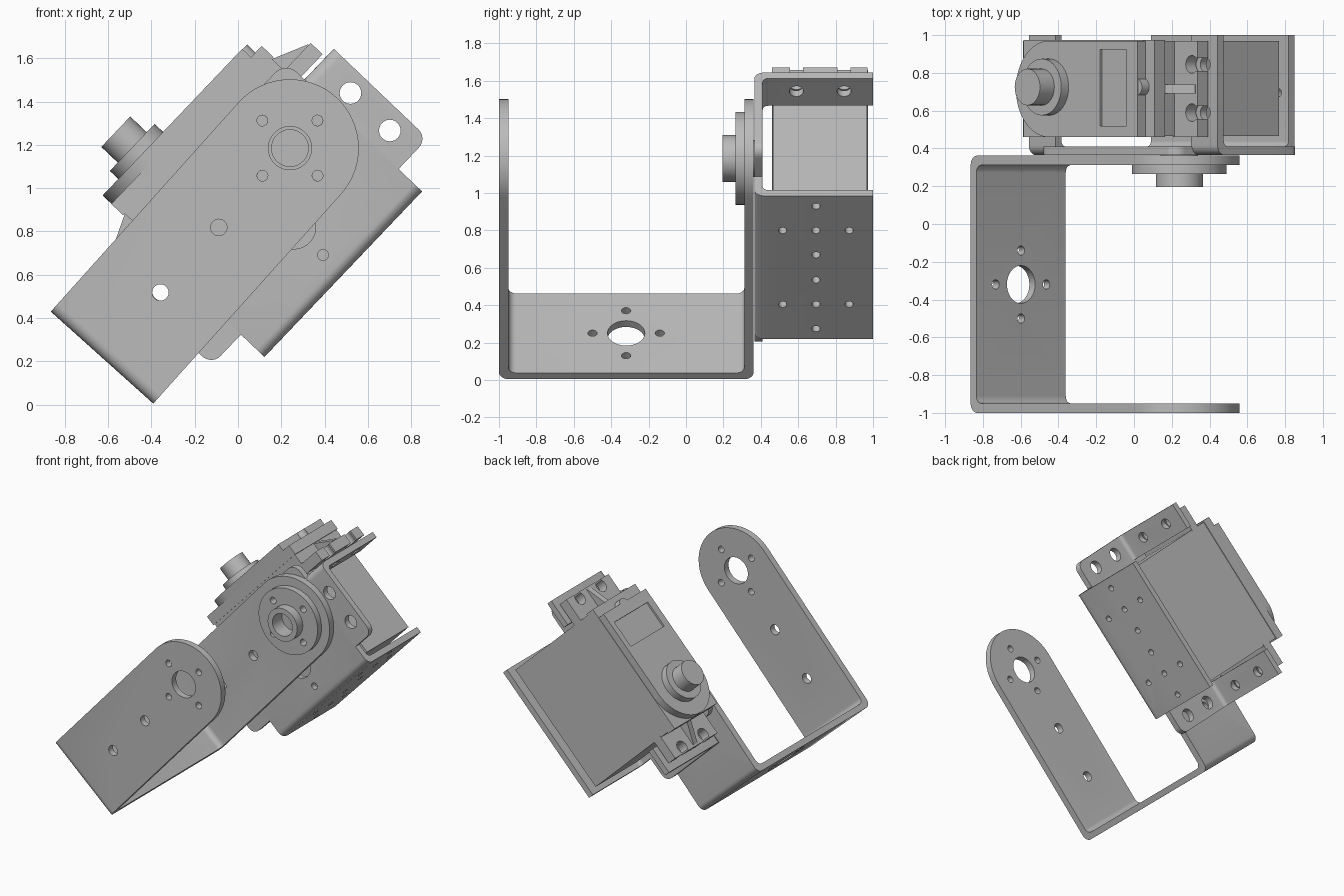
import bpy, bmesh, math
from mathutils import Matrix, Vector

if "Cube" in bpy.data.objects:
    bpy.data.objects.remove(bpy.data.objects["Cube"])

PIVOT = (0.24, 0, 1.185)
MID = -0.252                      # centre of the servo and holder along their length

grey = bpy.data.materials.new("bare_metal_grey")
grey.diffuse_color = (0.5, 0.5, 0.5, 1)
grey.use_nodes = True
grey.node_tree.nodes["Principled BSDF"].inputs["Base Color"].default_value = grey.diffuse_color


def circle(cx, cy, r, n=32):
    return [(cx + r * math.cos(2 * math.pi * i / n), cy + r * math.sin(2 * math.pi * i / n))
            for i in range(n)]


def rect(x0, x1, y0, y1):
    return [(x0, y0), (x1, y0), (x1, y1), (x0, y1)]


def rounded(corners, n=6):
    """Polygon of (x, y, radius) corners with the corners rounded."""
    out = []
    for i, (x, y, r) in enumerate(corners):
        p = Vector((x, y))
        if r == 0:
            out.append((x, y))
            continue
        d0 = (Vector(corners[i - 1][:2]) - p).normalized()
        d1 = (Vector(corners[(i + 1) % len(corners)][:2]) - p).normalized()
        centre = p + (d0 + d1) * r    # corners are right angles
        for k in range(n + 1):
            t = k / n * math.pi / 2
            out.append(tuple(centre - d1 * r * math.cos(t) - d0 * r * math.sin(t)))
    return out


def mesh_of(prisms):
    """Each prism is (outline, axis, low, high); axes are a (length), y, b (height)."""
    bm = bmesh.new()
    place = {"a": lambda p, t: (t, p[0], p[1]),
             "y": lambda p, t: (p[0], t, p[1]),
             "b": lambda p, t: (p[0], p[1], t)}
    for pts, axis, lo, hi in prisms:
        low = [bm.verts.new(place[axis](p, lo)) for p in pts]
        high = [bm.verts.new(place[axis](p, hi)) for p in pts]
        bm.faces.new(low)
        bm.faces.new(high)
        for i in range(len(pts)):
            j = (i + 1) % len(pts)
            bm.faces.new((low[i], low[j], high[j], high[i]))
    bmesh.ops.recalc_face_normals(bm, faces=bm.faces)
    me = bpy.data.meshes.new("mesh")
    bm.to_mesh(me)
    bm.free()
    return me


def part(name, prisms, angle, cuts=(), keep=None):
    ob = bpy.data.objects.new(name, mesh_of(prisms))
    bpy.context.collection.objects.link(ob)
    helpers = []
    for op, shapes in (("INTERSECT", [keep] if keep else []), ("DIFFERENCE", cuts)):
        for shape in shapes:
            cutter = bpy.data.objects.new("cutter", mesh_of([shape]))
            bpy.context.collection.objects.link(cutter)
            cutter.hide_render = True
            mod = ob.modifiers.new("cut", "BOOLEAN")
            mod.operation, mod.object, mod.solver = op, cutter, "EXACT"
            helpers.append(cutter)
    if helpers:
        dg = bpy.context.evaluated_depsgraph_get()
        ob_mesh = bpy.data.meshes.new_from_object(ob.evaluated_get(dg))
        ob.modifiers.clear()
        ob.data = ob_mesh
        for h in helpers:
            bpy.data.objects.remove(h)
    me = ob.data
    me.materials.clear()
    me.materials.append(grey)
    for p in me.polygons:
        p.use_smooth = True
        p.material_index = 0
    me.set_sharp_from_angle(angle=math.radians(30))
    ob.matrix_world = Matrix.Translation(PIVOT) @ Matrix.Rotation(-math.radians(angle), 4, "Y")
    return ob


# ---- U-shaped arm bracket: bent strip with round leg ends and drilled holes
ARM, R = 48.1, 0.318
strip = rounded([(-1, -1.3, 0.05), (0.362, -1.3, 0.05), (0.362, 0.4, 0), (0.312, 0.4, 0),
                 (0.312, -1.255, 0.04), (-0.95, -1.255, 0.04), (-0.95, 0.4, 0), (-1, 0.4, 0)])
# the strip is drawn as (y, a) and extruded along b
strip = [(a, y) for y, a in strip]
stadium = [(-1.4, R), (-1.4, -R)] + [(R * math.cos(t), R * math.sin(t)) for t in
                                    [-math.pi / 2 + math.pi * i / 32 for i in range(33)]]
holes = [(circle(0, 0, 0.1), "y", -1.1, 0.5), (circle(-0.32, 0, 0.1), "a", -1.4, -1.2)]
for i in range(4):
    t = math.pi / 2 * i
    holes.append((circle(-0.32 + 0.18 * math.cos(t), 0.18 * math.sin(t), 0.025, 16), "a", -1.4, -1.2))
    t -= math.radians(3)
    holes.append((circle(0.18 * math.cos(t), 0.18 * math.sin(t), 0.025, 16), "y", -1.1, 0.5))
for a in (-0.492, -0.896):
    holes.append((circle(a, 0, 0.038, 24), "y", -1.1, 0.5))
part("arm_bracket", [(strip, "b", -R, R)], ARM, holes, (stadium, "y", -1.2, 0.6))

# ---- Pivot hub on the rear leg: flange with screw holes and hollow boss
screws = [(circle(0.18 * math.cos(t), 0.18 * math.sin(t), 0.025, 16), "y", 0.2, 0.33)
          for t in [math.pi / 2 * i - 0.05 for i in range(4)]]
part("pivot_flange", [(circle(0, 0, 0.25, 48), "y", 0.264, 0.313)], ARM,
     screws + [(circle(0, 0, 0.085), "y", 0.2, 0.33)])
part("pivot_boss", [(circle(0, 0, 0.125), "y", 0.195, 0.266)], ARM,
     [(circle(0, 0, 0.085), "y", 0.1, 0.33)])
part("pivot_pin", [(circle(0, 0, 0.1), "y", 0.31, 0.4)], ARM)

# ---- Servo holder: L-shaped sheet, side plate plus drilled base plate
HOLD = 46.4
sheet = rounded([(0.365, -0.58, 0.05), (1, -0.58, 0), (1, -0.535, 0), (0.41, -0.535, 0.03),
                 (0.41, 0.29, 0), (0.365, 0.29, 0)])
drill = [(circle(MID, -0.266, 0.1), "y", 0.3, 0.45)]
for i in range(4):
    t = math.pi / 2 * i
    drill.append((circle(MID + 0.185 * math.cos(t), -0.266 + 0.185 * math.sin(t), 0.025, 16),
                  "y", 0.3, 0.45))
for a in (0.2, 0.02, -0.16, -0.345, -0.525, -0.705):
    drill.append((circle(a, 0.695, 0.022, 16), "b", -0.7, -0.5))
for a in (0.02, -0.525):
    for y in (0.517, 0.872):
        drill.append((circle(a, y, 0.022, 16), "b", -0.7, -0.5))
# round upper corners of the side plate
outline = rounded([(-0.78, -0.7, 0), (0.276, -0.7, 0), (0.276, 0.29, 0.07), (-0.78, 0.29, 0.07)])
part("servo_holder", [(sheet, "a", -0.78, 0.276)], HOLD, drill, (outline, "y", 0.2, 1.2))

# ---- Holder end tabs with bent mounting flanges, and servo ears, at both ends
tab = rounded([(0.365, -0.43, 0), (0.41, -0.43, 0), (0.41, 0.125, 0.03), (1, 0.125, 0),
               (1, 0.17, 0), (0.365, 0.17, 0.05)])
for s, end in ((1, "upper"), (-1, "lower")):
    def at(a):
        return a if s > 0 else 2 * MID - a

    def span(a0, a1):
        return sorted((at(a0), at(a1)))

    cuts = [(circle(at(0.377), b, 0.05, 24), "y", 0.3, 0.45) for b in (-0.027, -0.278)]
    cuts += [(circle(at(0.377), y, 0.038, 24), "b", 0.1, 0.2) for y in (0.59, 0.845)]
    # rounded free corners, first of the plate and then of the flange
    plate = rounded([(at(0.2), -0.43, 0), (at(0.472), -0.43, 0.06), (at(0.472), 0.3, 0), (at(0.2), 0.3, 0)])
    ob_span = span(0.27, 0.472)
    part(end + "_flange", [(tab, "a", *ob_span)], HOLD, cuts, (plate, "y", 0.2, 1.2))

    slots = []
    for y in (0.59, 0.845):
        slots.append((circle(at(0.375), y, 0.047, 24), "b", 0.1, 0.4))
        slots.append((rect(*span(0.375, 0.5), y - 0.035, y + 0.035), "b", 0.09, 0.41))
    part(end + "_servo_ear", [(rect(*span(0.23, 0.418), 0.46, 0.97), "b", 0.19, 0.266)], HOLD, slots)
    rib = [(at(0.24), 0.25), (at(0.405), 0.25), (at(0.405), 0.27), (at(0.24), 0.344)]
    part(end + "_ear_rib", [(rib, "y", 0.692, 0.738)], HOLD)

# ---- Servo motor: case, cap, raised gear cover, output shaft
part("servo_case", [(rect(-0.745, 0.241, 0.465, 0.968), "b", -0.5, 0.35)], HOLD)
part("servo_cap", [(rect(-0.756, 0.252, 0.46, 0.973), "b", 0.345, 0.42)], HOLD)
cover = [(0.18, 0.46), (0.18, 0.97)] + [
    (-0.5 - 0.255 * math.sin(t), 0.715 + 0.255 * math.cos(t))
    for t in [math.pi * i / 32 for i in range(33)]]
part("gear_cover", [(cover, "b", 0.41, 0.476)], HOLD,
     [(rect(-0.11, 0.093, 0.52, 0.925), "b", 0.462, 0.6)])
part("cover_bump", [(circle(0.165, 0.725, 0.045), "b", 0.41, 0.473)], HOLD)
part("shaft_collar", [(circle(-0.5, 0.725, 0.15, 40), "b", 0.47, 0.53)], HOLD)
part("output_shaft", [(circle(-0.5, 0.725, 0.097), "b", 0.52, 0.635)], HOLD)
